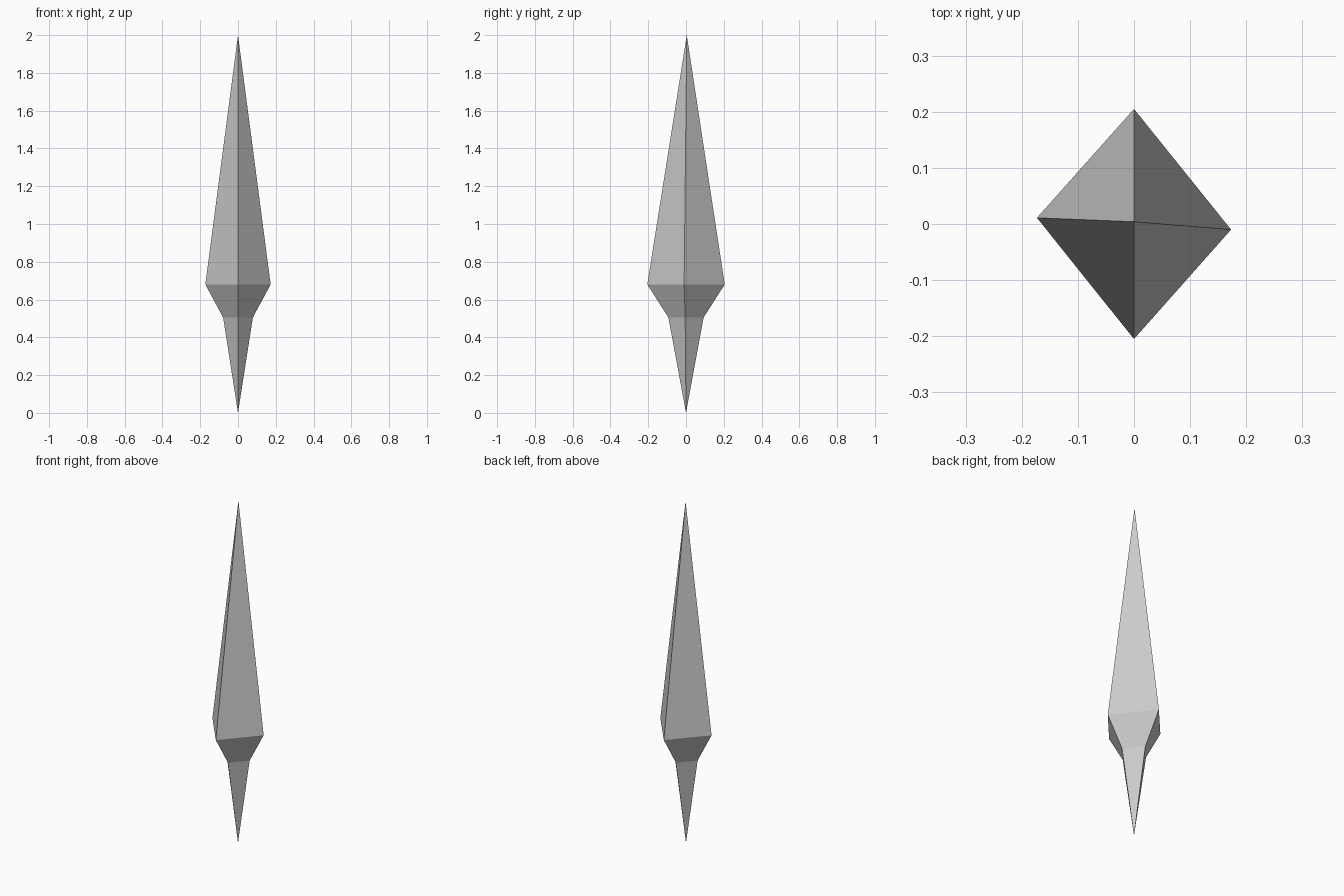
import bpy, bmesh

if "Cube" in bpy.data.objects:
    bpy.data.objects.remove(bpy.data.objects["Cube"])

# Four-sided cross-section, slightly skewed on the side corners
SECTION = [(0.173, -0.01), (0.0, 0.205), (-0.173, 0.011), (0.0, -0.205)]

bm = bmesh.new()


def ring(scale, z):
    return [bm.verts.new((x * scale, y * scale, z)) for x, y in SECTION]


# Lower point, collar and long upper blade
bottom = bm.verts.new((0, 0, 0))
neck = ring(0.455, 0.505)
shoulder = ring(1.0, 0.68)
top = bm.verts.new((0, 0.004, 2.0))

for i in range(4):
    j = (i + 1) % 4
    bm.faces.new((bottom, neck[j], neck[i]))
    bm.faces.new((neck[i], neck[j], shoulder[j], shoulder[i]))
    bm.faces.new((shoulder[i], shoulder[j], top))

bmesh.ops.recalc_face_normals(bm, faces=bm.faces)
mesh = bpy.data.meshes.new("crystal_spike")
bm.to_mesh(mesh)
bm.free()
bpy.context.collection.objects.link(bpy.data.objects.new("crystal_spike", mesh))
